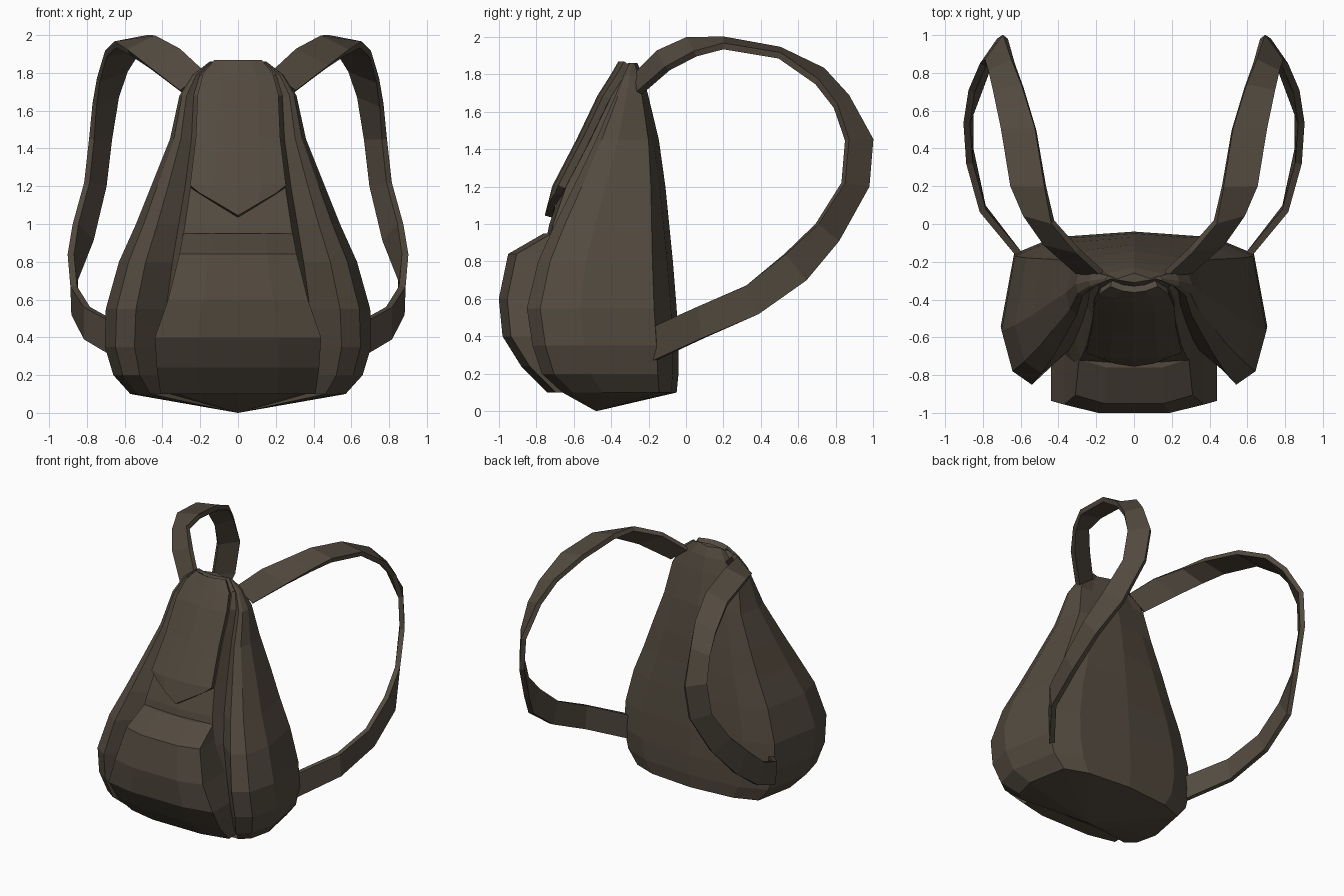
import bpy, bmesh
from mathutils import Vector

if "Cube" in bpy.data.objects:
    bpy.data.objects.remove(bpy.data.objects["Cube"])

canvas = bpy.data.materials.new("brown_canvas")
canvas.diffuse_color = (0.085, 0.068, 0.049, 1)
canvas.use_nodes = True
canvas.node_tree.nodes["Principled BSDF"].inputs["Base Color"].default_value = canvas.diffuse_color


def make(name, verts, faces):
    bm = bmesh.new()
    vs = [bm.verts.new(v) for v in verts]
    for f in faces:
        bm.faces.new([vs[i] for i in f])
    bmesh.ops.recalc_face_normals(bm, faces=bm.faces)
    me = bpy.data.meshes.new(name)
    bm.to_mesh(me)
    bm.free()
    me.materials.append(canvas)
    ob = bpy.data.objects.new(name, me)
    bpy.context.collection.objects.link(ob)
    return ob


def loft(name, rings, bottom=None, closed=True):
    """Skin a list of equal-length rings, capping both ends when closed."""
    n = len(rings[0])
    verts = [p for r in rings for p in r]
    faces = []
    for k in range(len(rings) - 1):
        for i in range(n if closed else n - 1):
            j = (i + 1) % n
            faces.append((k * n + i, k * n + j, (k + 1) * n + j, (k + 1) * n + i))
    if closed:
        faces.append(tuple(range((len(rings) - 1) * n, len(rings) * n)))
        if bottom:
            verts.append(bottom)
            faces += [(i, (i + 1) % n, len(verts) - 1) for i in range(n)]
        else:
            faces.append(tuple(range(n)))
    return make(name, verts, faces)


def mirrored(half, z):
    """Close a half outline that starts and ends on the centre line."""
    full = half + [(-x, y) for x, y in reversed(half[1:-1])]
    return [(x, y, z) for x, y in full]


# Body: height, centre front y, core half width, side lobe front y, half width, back y
BODY = [
    (0.10, -0.64, 0.32, -0.66, 0.57, -0.06),
    (0.20, -0.72, 0.34, -0.77, 0.66, -0.05),
    (0.35, -0.78, 0.35, -0.82, 0.705, -0.05),
    (0.55, -0.79, 0.34, -0.85, 0.70, -0.06),
    (0.80, -0.77, 0.31, -0.79, 0.63, -0.08),
    (1.00, -0.73, 0.28, -0.70, 0.54, -0.10),
    (1.20, -0.66, 0.25, -0.60, 0.46, -0.12),
    (1.45, -0.53, 0.22, -0.48, 0.36, -0.155),
    (1.68, -0.42, 0.21, -0.38, 0.31, -0.21),
    (1.79, -0.35, 0.18, -0.335, 0.24, -0.24),
    (1.86, -0.31, 0.12, -0.30, 0.15, -0.27),
]
rings = []
for z, f, a, lobe, w, back in BODY:
    g = a * 1.12
    depth = back - lobe
    rings.append(mirrored([
        (0, f), (a, f + 0.02),
        (g, max(f, lobe) + 0.14 * depth),
        (g + 0.5 * (w - g), lobe),
        (g + 0.82 * (w - g), lobe + 0.09 * depth),
        (w, lobe + 0.36 * depth),
        (w * 0.9, back - 0.14 * depth),
        (w * 0.6, back - 0.02), (0, back + 0.01)], z))
loft("pack_body", rings, bottom=(0, -0.48, 0.0))

# Front flap: strip following the body front, ending in a V
flap_rows = []
for z, f, a, lobe, w, back in BODY[:5:-1]:
    flap_rows.append([(a * t, f - 0.035 + 0.03 * abs(t) ** 2, z - 0.003)
                      for t in (-1, -0.5, 0, 0.5, 1)])
flap_rows.append([(x, y, z) for x, y, z in
                  [(-0.2, -0.68, 1.16), (-0.1, -0.72, 1.1), (0, -0.735, 1.04),
                   (0.1, -0.72, 1.1), (0.2, -0.68, 1.16)]])
flap = loft("front_flap", flap_rows, closed=False)
m = flap.modifiers.new("thickness", 'SOLIDIFY')
m.thickness, m.offset = 0.04, 0

# Front pocket: height, half width, front y
POCKET = [(0.10, 0.41, -0.74), (0.24, 0.43, -0.88), (0.40, 0.44, -0.98),
          (0.60, 0.37, -1.0), (0.84, 0.31, -0.95), (0.95, 0.29, -0.76)]
rings = []
for z, w, f in POCKET:
    rings.append(mirrored([(0, f), (w * 0.5, f), (w, f + 0.045), (w, -0.62), (0, -0.62)], z))
loft("front_pocket", rings)

# Shoulder straps: inner/outer ribbon edges from the top of the pack to its base
STRAP = [
    ((0.17, -0.26, 1.80), (0.30, -0.25, 1.70)),
    ((0.30, -0.14, 1.92), (0.47, -0.10, 1.83)),
    ((0.43, 0.01, 1.985), (0.58, 0.05, 1.91)),
    ((0.47, 0.20, 1.985), (0.65, 0.20, 1.95)),
    ((0.52, 0.50, 1.93), (0.70, 0.50, 1.90)),
    ((0.59, 0.73, 1.82), (0.74, 0.70, 1.76)),
    ((0.64, 0.86, 1.68), (0.76, 0.80, 1.63)),
    ((0.68, 0.99, 1.45), (0.775, 0.86, 1.45)),
    ((0.71, 0.97, 1.20), (0.80, 0.84, 1.22)),
    ((0.78, 0.81, 0.91), (0.86, 0.70, 1.00)),
    ((0.865, 0.64, 0.70), (0.885, 0.53, 0.84)),
    ((0.865, 0.39, 0.52), (0.87, 0.32, 0.67)),
    ((0.80, 0.09, 0.39), (0.80, 0.07, 0.56)),
    ((0.60, -0.17, 0.27), (0.60, -0.17, 0.45)),
]
strap = loft("shoulder_straps", STRAP, closed=False)
m = strap.modifiers.new("thickness", 'SOLIDIFY')
m.thickness, m.offset = 0.035, 0
m = strap.modifiers.new("mirror", 'MIRROR')
m.use_mirror_merge = False
